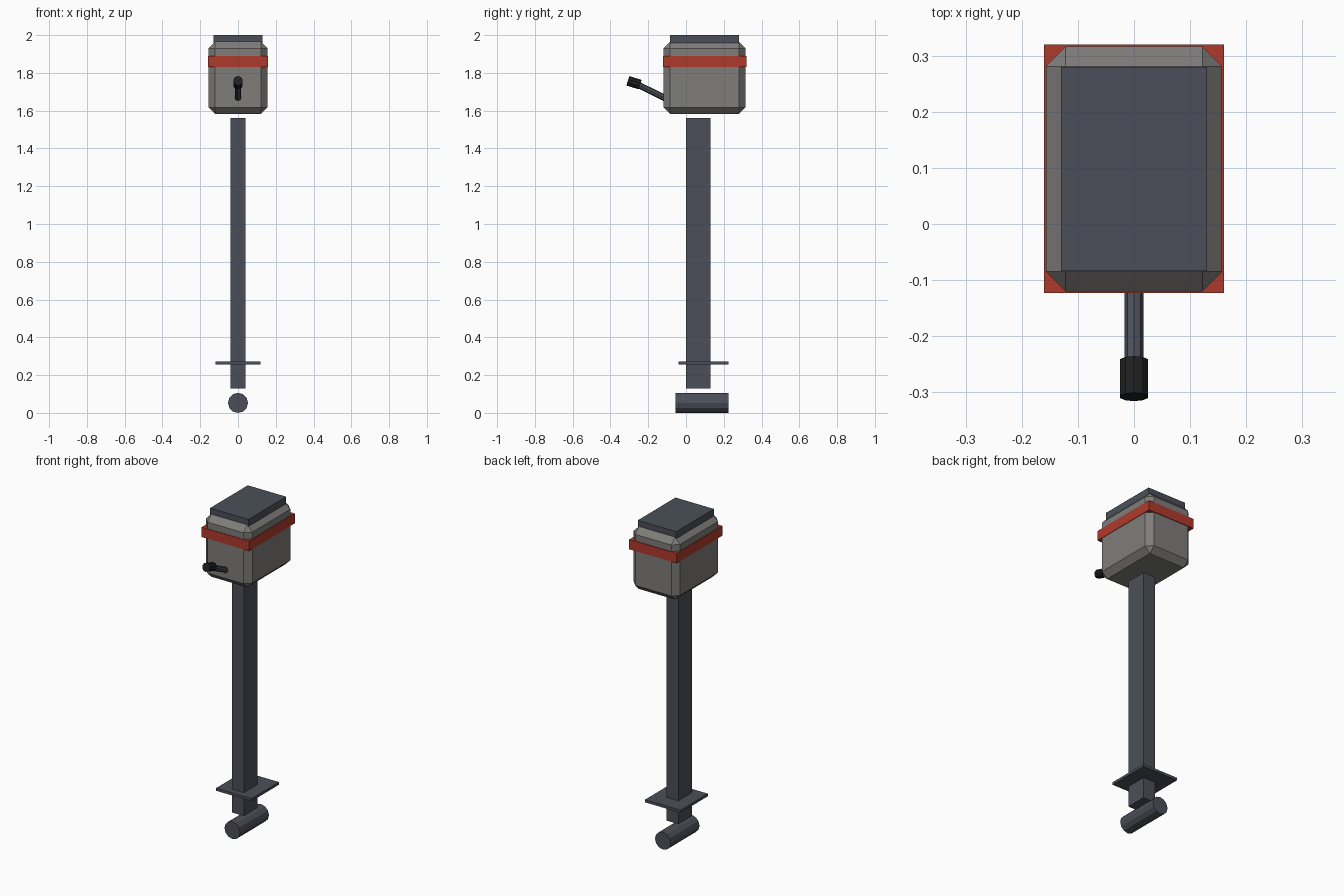
import bpy
from mathutils import Vector

if "Cube" in bpy.data.objects:
    bpy.data.objects.remove(bpy.data.objects["Cube"])


def material(name, rgb):
    m = bpy.data.materials.new(name)
    m.diffuse_color = (*rgb, 1)
    m.use_nodes = True
    m.node_tree.nodes["Principled BSDF"].inputs["Base Color"].default_value = m.diffuse_color
    return m


slate = material("slate", (0.07, 0.078, 0.098))
grey = material("warm grey", (0.21, 0.205, 0.195))
red = material("red", (0.43, 0.042, 0.024))
black = material("black", (0.014, 0.014, 0.014))


def box(name, lo, hi, mat, bevel=0):
    """Box between two corners, optionally chamfered."""
    lo, hi = Vector(lo), Vector(hi)
    bpy.ops.mesh.primitive_cube_add(size=1, location=(lo + hi) / 2)
    ob = bpy.context.object
    ob.name = name
    ob.scale = hi - lo
    bpy.ops.object.transform_apply(location=False, rotation=False, scale=True)
    ob.data.materials.append(mat)
    if bevel:
        mod = ob.modifiers.new("chamfer", "BEVEL")
        mod.width = bevel
        mod.segments = 1
    return ob


def rod(name, a, b, radius, sides, mat):
    """Flat-sided cylinder running from point a to point b."""
    a, b = Vector(a), Vector(b)
    bpy.ops.mesh.primitive_cylinder_add(vertices=sides, radius=radius,
                                        depth=(b - a).length, location=(a + b) / 2)
    ob = bpy.context.object
    ob.name = name
    ob.rotation_euler = (b - a).to_track_quat("Z", "Y").to_euler()
    ob.data.materials.append(mat)
    return ob


# Engine housing with its red band and top cover
box("cowling", (-0.157, -0.12, 1.583), (0.157, 0.316, 1.965), grey, 0.035)
box("cowling_band", (-0.16, -0.123, 1.83), (0.16, 0.32, 1.89), red)
box("top_cover", (-0.13, -0.084, 1.955), (0.13, 0.28, 2.0), slate)

# Drive leg and horizontal plate
box("drive_leg", (-0.04, 0.0, 0.13), (0.04, 0.13, 1.56), slate)
box("splash_plate", (-0.12, -0.04, 0.257), (0.12, 0.225, 0.273), slate)

# Gear housing at the foot
rod("gear_housing", (0, -0.055, 0.053), (0, 0.224, 0.053), 0.053, 12, slate)

# Steering arm and grip
rod("tiller_arm", (0, -0.10, 1.661), (0, -0.26, 1.74), 0.017, 8, slate)
rod("tiller_grip", (0, -0.243, 1.738), (0, -0.308, 1.758), 0.026, 10, black)
